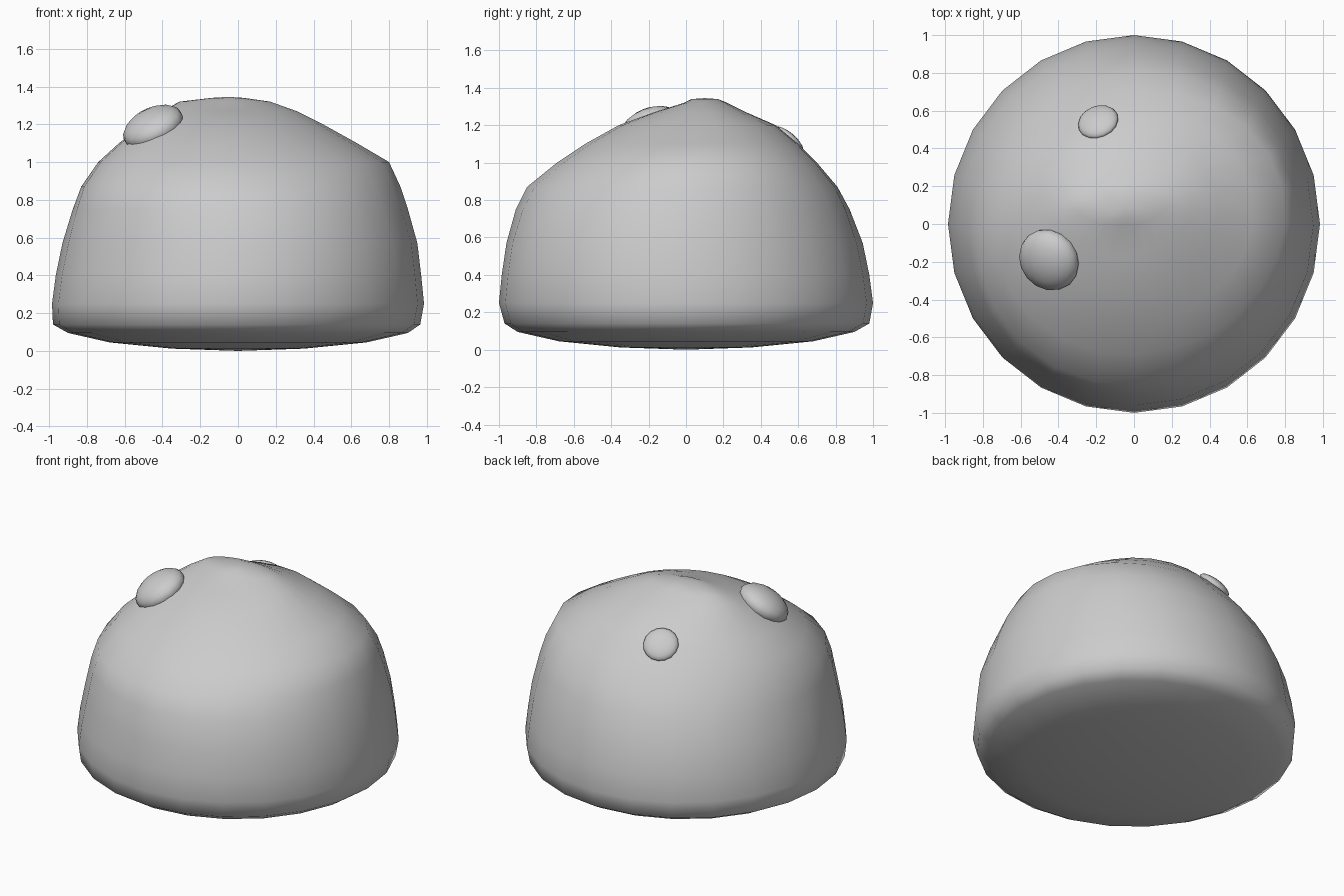
import bpy, bmesh, math
from mathutils import Vector
from mathutils.bvhtree import BVHTree

if "Cube" in bpy.data.objects:
    bpy.data.objects.remove(bpy.data.objects["Cube"])

SIDES = 24
# Cross-sections: z, left, right, front, back extents
RINGS = [
    (0.012, -0.35, 0.35, -0.35, 0.35),
    (0.045, -0.68, 0.68, -0.68, 0.68),
    (0.095, -0.90, 0.90, -0.90, 0.90),
    (0.14, -0.98, 0.965, -0.97, 0.98),
    (0.25, -0.985, 0.985, -1.0, 1.0),
    (0.40, -0.965, 0.97, -0.985, 0.98),
    (0.57, -0.93, 0.95, -0.96, 0.945),
    (0.75, -0.875, 0.90, -0.91, 0.875),
    (0.87, -0.83, 0.86, -0.85, 0.81),
    (1.00, -0.74, 0.80, -0.69, 0.70),
    (1.10, -0.63, 0.63, -0.54, 0.60),
    (1.20, -0.50, 0.45, -0.36, 0.48),
    (1.27, -0.40, 0.31, -0.17, 0.32),
    (1.32, -0.31, 0.17, -0.01, 0.22),
    (1.34, -0.14, 0.03, 0.03, 0.17),
]


def finish(bm, name):
    bmesh.ops.recalc_face_normals(bm, faces=bm.faces)
    for f in bm.faces:
        f.smooth = True
    mesh = bpy.data.meshes.new(name)
    bm.to_mesh(mesh)
    obj = bpy.data.objects.new(name, mesh)
    bpy.context.collection.objects.link(obj)
    return obj


# Lumpy dome lofted through the rings
bm = bmesh.new()
loops = []
for z, x0, x1, y0, y1 in RINGS:
    cx, cy, rx, ry = (x0 + x1) / 2, (y0 + y1) / 2, (x1 - x0) / 2, (y1 - y0) / 2
    skew = 0.035 * min(1, max(0, (z - 0.6) / 0.3))
    loop = []
    for i in range(SIDES):
        a = math.tau * i / SIDES
        k = 1 + skew * math.sin(2 * a)
        loop.append(bm.verts.new((cx + rx * k * math.cos(a), cy + ry * k * math.sin(a), z)))
    loops.append(loop)
for lo, hi in zip(loops, loops[1:]):
    for i in range(SIDES):
        j = (i + 1) % SIDES
        bm.faces.new((lo[i], lo[j], hi[j], hi[i]))
for loop, tip in ((loops[0], (0, 0, 0)), (loops[-1], (-0.05, 0.1, 1.345))):
    v = bm.verts.new(tip)
    for i in range(SIDES):
        bm.faces.new((loop[i], loop[(i + 1) % SIDES], v))
bmesh.ops.recalc_face_normals(bm, faces=bm.faces)
tree = BVHTree.FromBMesh(bm)
finish(bm, "dome_body")


# Flattened pebbles set into the dome surface
def pebble(name, x, y, radius, thick, lift):
    hit, normal, _, _ = tree.ray_cast(Vector((x, y, 3)), Vector((0, 0, -1)))
    b = bmesh.new()
    bmesh.ops.create_uvsphere(b, u_segments=16, v_segments=10, radius=1)
    bmesh.ops.scale(b, vec=(radius, radius, thick), verts=b.verts)
    obj = finish(b, name)
    obj.rotation_mode = 'QUATERNION'
    obj.rotation_quaternion = normal.to_track_quat('Z', 'Y')
    obj.location = hit + normal * lift


pebble("large_bump", -0.45, -0.19, 0.17, 0.09, 0.0)
pebble("small_bump", -0.19, 0.54, 0.11, 0.04, 0.0)
